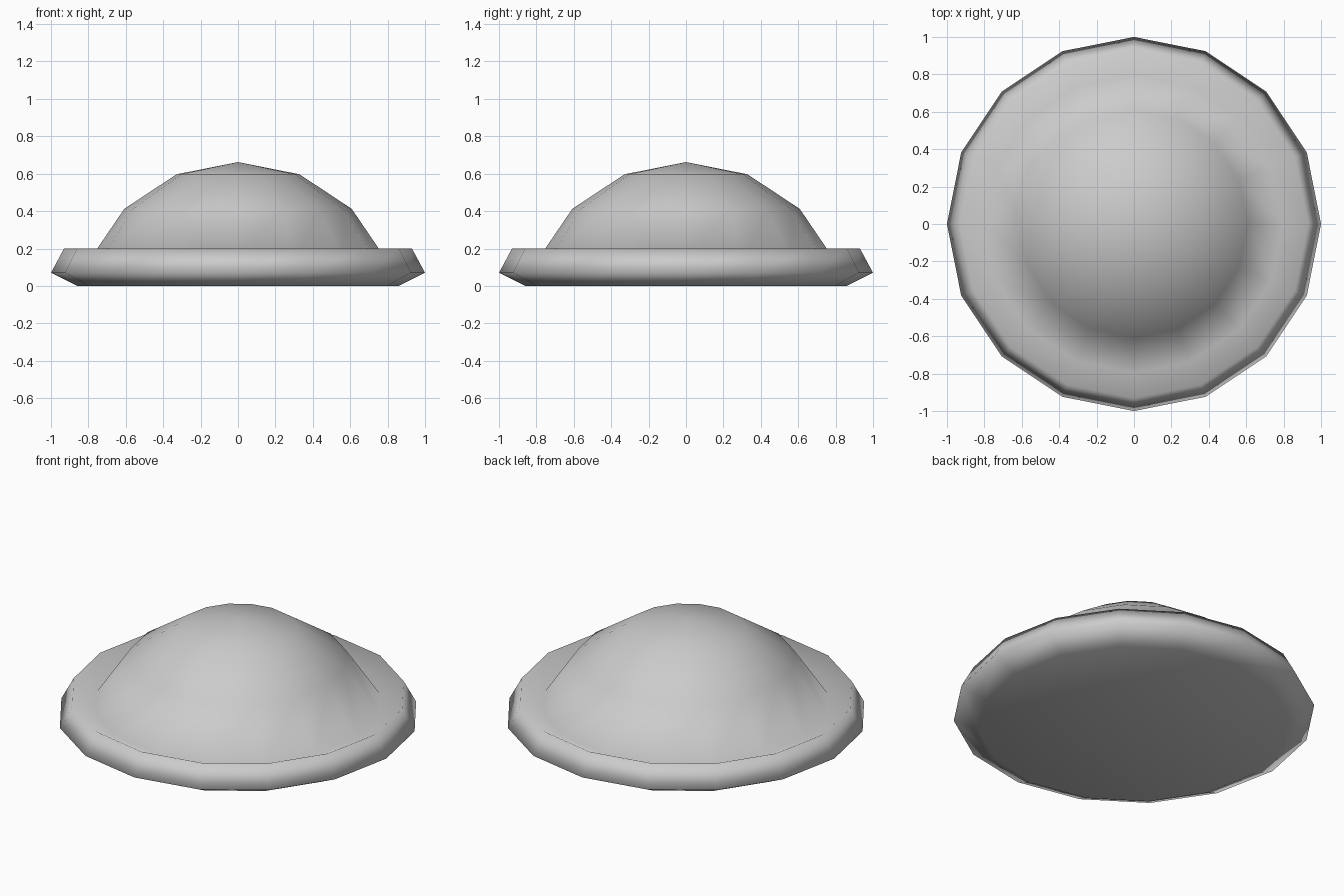
import bpy, bmesh
from math import cos, sin, pi

default = bpy.data.objects.get("Cube")
if default:
    bpy.data.objects.remove(default, do_unlink=True)

SIDES = 16


def material(name, colour):
    mat = bpy.data.materials.new(name)
    mat.use_nodes = True
    mat.diffuse_color = colour
    mat.node_tree.nodes["Principled BSDF"].inputs["Base Color"].default_value = colour
    return mat


def lathe(name, profile, mat):
    """Spin a (radius, height) profile whose two ends lie on the z axis."""
    bm = bmesh.new()
    rings = []
    for r, z in profile:
        if r == 0:
            rings.append([bm.verts.new((0, 0, z))] * SIDES)
        else:
            angles = [2 * pi * i / SIDES for i in range(SIDES)]
            rings.append([bm.verts.new((r * cos(a), r * sin(a), z)) for a in angles])
    for low, high in zip(rings, rings[1:]):
        for i in range(SIDES):
            j = (i + 1) % SIDES
            corners = dict.fromkeys((low[i], low[j], high[j], high[i]))
            bm.faces.new(list(corners))
    bmesh.ops.recalc_face_normals(bm, faces=bm.faces)
    for face in bm.faces:
        face.smooth = True
    mesh = bpy.data.meshes.new(name)
    bm.to_mesh(mesh)
    bm.free()
    mesh.materials.append(mat)
    obj = bpy.data.objects.new(name, mesh)
    bpy.context.collection.objects.link(obj)
    return obj


grey = material("light grey", (0.6, 0.6, 0.6, 1))

# Flat underside, tilted square rim, then the shallow dome
underside = [(0, 0), (0.86, 0)]
rim = [(1.0, 0.07), (0.93, 0.2), (0.795, 0.137)]
dome = [(0.608, 0.412), (0.328, 0.597), (0, 0.662)]
lathe("domed_button", underside + rim + dome, grey)
